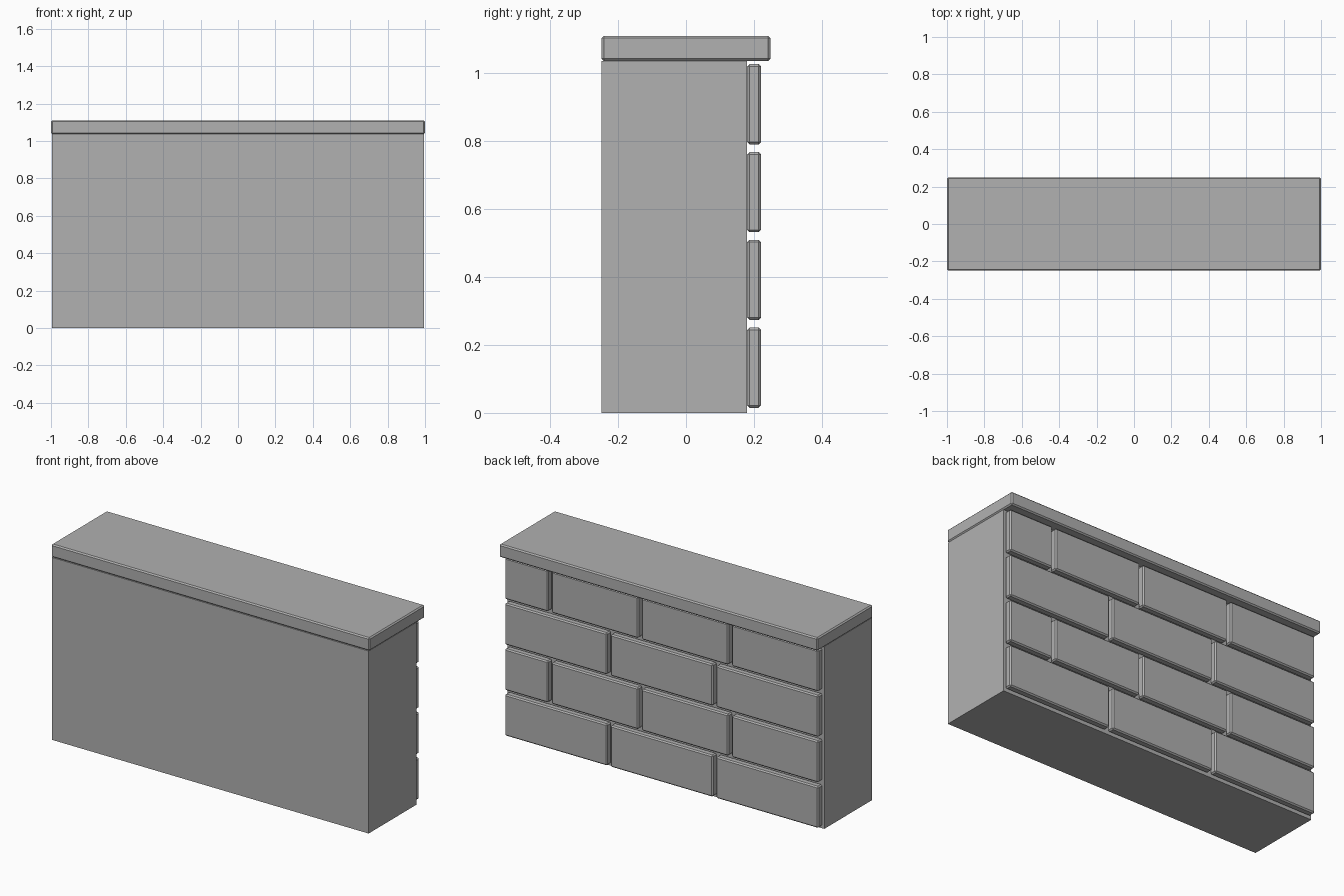
import bpy
from mathutils import Vector

cube = bpy.data.objects.get("Cube")
if cube:
    bpy.data.objects.remove(cube, do_unlink=True)

# Single stone colour
stone = bpy.data.materials.new("stone_grey")
stone.use_nodes = True
GREY = (0.44, 0.44, 0.44, 1)
stone.diffuse_color = GREY
stone.node_tree.nodes["Principled BSDF"].inputs["Base Color"].default_value = GREY


def block(name, low, high, chamfer=0):
    """Box between two corners, with optional chamfered edges."""
    low, high = Vector(low), Vector(high)
    bpy.ops.mesh.primitive_cube_add(size=1, location=(low + high) / 2)
    obj = bpy.context.object
    obj.name = name
    obj.scale = high - low
    bpy.ops.object.transform_apply(location=False, rotation=False, scale=True)
    obj.data.materials.append(stone)
    if chamfer:
        bevel = obj.modifiers.new("chamfer", 'BEVEL')
        bevel.width = chamfer
        bevel.segments = 1
    return obj


# Plain wall core and coping slab
block("wall_core", (-0.995, -0.249, 0), (0.995, 0.18, 1.036))
block("coping_slab", (-1, -0.249, 1.036), (1, 0.249, 1.11), 0.007)

# Brick facing on the back: rows of three alternate with rows of three and a half
EDGE, GAP = 0.985, 0.021
HEIGHT, PITCH, BASE = 0.236, 0.2585, 0.015
for row in range(4):
    units = [1, 1, 1, 0.5] if row % 2 else [1, 1, 1]
    unit = (2 * EDGE - GAP * (len(units) - 1)) / sum(units)
    x, z = -EDGE, BASE + row * PITCH
    for i, share in enumerate(units):
        width = unit * share
        block(f"brick_row{row + 1}_{i + 1}", (x, 0.18, z),
              (x + width, 0.221, z + HEIGHT), 0.007)
        x += width + GAP
